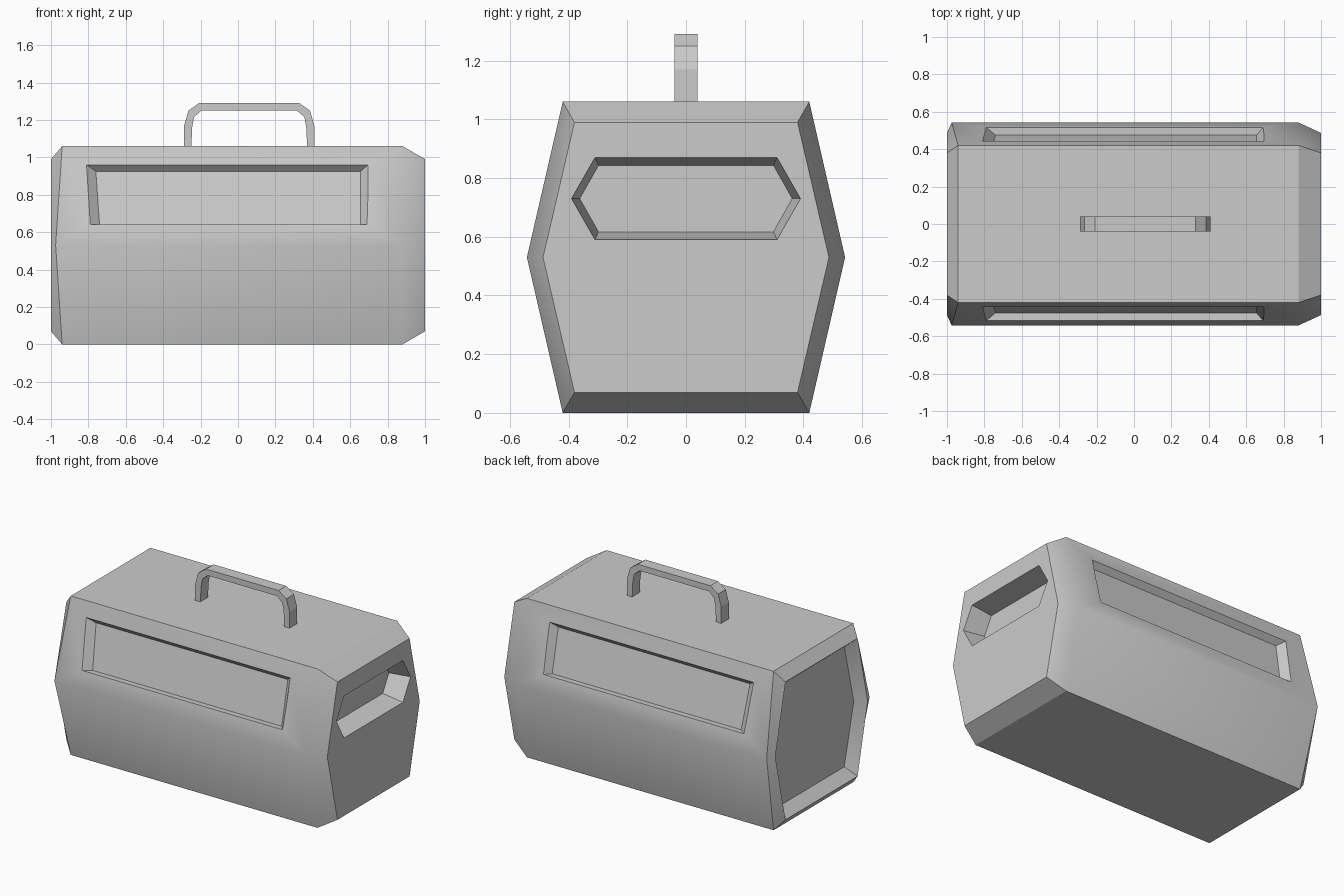
import bpy, bmesh

if "Cube" in bpy.data.objects:
    bpy.data.objects.remove(bpy.data.objects["Cube"])


def loft(name, rings):
    """Closed solid skinned through matching rings of points, capped at both ends."""
    bm = bmesh.new()
    loops = [[bm.verts.new(p) for p in ring] for ring in rings]
    for a, b in zip(loops, loops[1:]):
        n = len(a)
        for i in range(n):
            j = (i + 1) % n
            bm.faces.new((a[i], a[j], b[j], b[i]))
    bm.faces.new(loops[0])
    bm.faces.new(loops[-1][::-1])
    bmesh.ops.recalc_face_normals(bm, faces=bm.faces)
    mesh = bpy.data.meshes.new(name)
    bm.to_mesh(mesh)
    bm.free()
    obj = bpy.data.objects.new(name, mesh)
    bpy.context.collection.objects.link(obj)
    return obj


def hexagon(x, half, mid, low, high, x_mid=None):
    """Six-sided section in the YZ plane; x_mid shifts the side points."""
    xm = x if x_mid is None else x_mid
    zm = (low + high) / 2
    return [(x, -half, low), (x, half, low), (xm, mid, zm),
            (x, half, high), (x, -half, high), (xm, -mid, zm)]


def cut(target, name, opening, floor):
    """Cut a tapered recess; the opening is pushed past the surface along its walls."""
    outer = [tuple(2 * a - b for a, b in zip(p, q)) for p, q in zip(opening, floor)]
    cutter = loft(name, [outer, floor])
    mod = target.modifiers.new(name, 'BOOLEAN')
    mod.operation = 'DIFFERENCE'
    mod.solver = 'EXACT'
    mod.object = cutter
    return cutter


# Body: hexagonal shell, chamfered ends, left end dished inside its rim
body = loft("body", [
    hexagon(-0.93, 0.34, 0.44, 0.13, 0.93),
    hexagon(-1.00, 0.38, 0.487, 0.07, 0.99),
    hexagon(-0.94, 0.42, 0.542, 0.0, 1.06, -0.975),
    hexagon(0.88, 0.42, 0.542, 0.0, 1.06),
    hexagon(1.00, 0.38, 0.487, 0.07, 0.99),
])

# Long shallow panels on front and back
cutters = []
for side, label in ((-1, "front"), (1, "back")):
    opening = [(-0.81, side * 0.443, 0.96), (0.695, side * 0.443, 0.96),
               (0.69, side * 0.517, 0.64), (-0.79, side * 0.517, 0.64)]
    floor = [(-0.76, side * 0.41, 0.925), (0.655, side * 0.41, 0.925),
             (0.655, side * 0.475, 0.638), (-0.74, side * 0.475, 0.638)]
    cutters.append(cut(body, label + "_panel_cutter", opening, floor))

# Deep six-sided recess in the right end
cutters.append(cut(body, "end_recess_cutter",
                   hexagon(1.0, 0.31, 0.39, 0.59, 0.87),
                   hexagon(0.86, 0.298, 0.362, 0.617, 0.843)))

# Bake the cuts and remove the cutters
bpy.context.view_layer.update()
evaluated = body.evaluated_get(bpy.context.evaluated_depsgraph_get())
baked = bpy.data.meshes.new_from_object(evaluated)
body.modifiers.clear()
body.data = baked
for c in cutters:
    bpy.data.objects.remove(c, do_unlink=True)

# Handle: faceted arch of rectangular section (outer x, z, inner x, z; mirrored)
centre = 0.06
half_arch = [(0.348, 1.05, 0.31, 1.05), (0.348, 1.17, 0.305, 1.16),
             (0.325, 1.25, 0.295, 1.215), (0.268, 1.29, 0.255, 1.25)]
arch = [(-a, b, -c, d) for a, b, c, d in half_arch] + half_arch[::-1]
handle = loft("handle", [[(centre + ox, -0.04, oz), (centre + ox, 0.04, oz),
                          (centre + ix, 0.04, iz), (centre + ix, -0.04, iz)]
                         for ox, oz, ix, iz in arch])

# Soft shading only across the shallow side creases
bpy.ops.object.select_all(action='DESELECT')
body.select_set(True)
bpy.context.view_layer.objects.active = body
bpy.ops.object.shade_smooth_by_angle(angle=0.5236)
